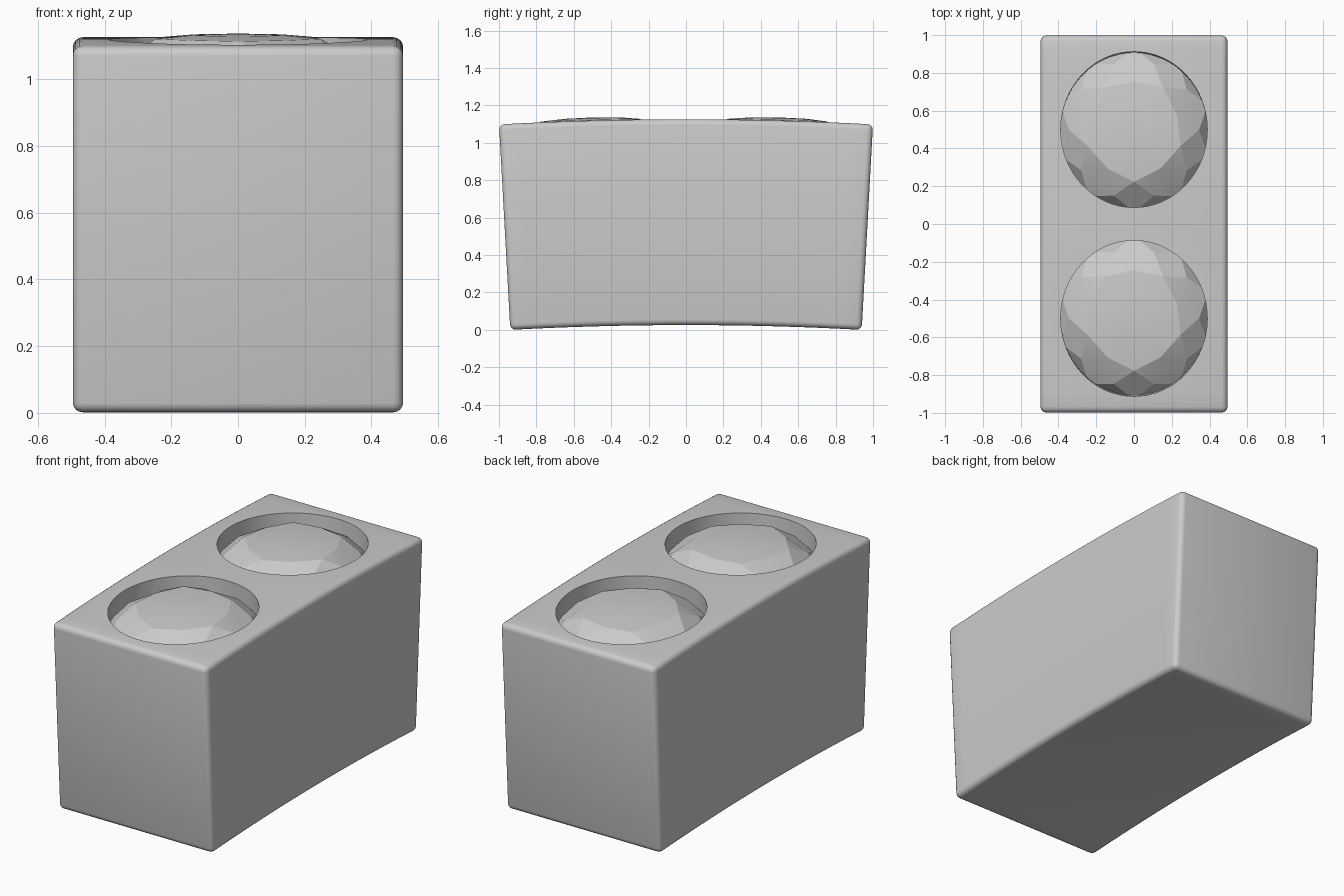
import bpy, bmesh
from math import sin, cos, pi, radians

if "Cube" in bpy.data.objects:
    bpy.data.objects.remove(bpy.data.objects["Cube"])

W, H = 0.495, 1.10          # half width, height
RAD = 17.2                  # bend radius of the underside
END = 0.94 / RAD            # half angle of the bend
RISE = RAD * (1 - cos(END))
HOLE_R = 0.388


def bend(p):
    """Wrap a straight point (y = angle * RAD) around the large arc."""
    x, y, z = p
    a = y / RAD
    return (x, (RAD + z) * sin(a), (RAD + z) * cos(a) - RAD + RISE)


def finish(name, bm):
    for v in bm.verts:
        v.co = bend(v.co)
    bmesh.ops.recalc_face_normals(bm, faces=bm.faces)
    me = bpy.data.meshes.new(name)
    bm.to_mesh(me)
    bm.free()
    ob = bpy.data.objects.new(name, me)
    bpy.context.collection.objects.link(ob)
    return ob


def smooth(ob, deg):
    bpy.ops.object.select_all(action='DESELECT')
    ob.select_set(True)
    bpy.context.view_layer.objects.active = ob
    bpy.ops.object.shade_smooth_by_angle(angle=radians(deg))


# rounded block, sliced along its length so it can curve
bm = bmesh.new()
bmesh.ops.create_cube(bm, size=1)
for v in bm.verts:
    v.co = (v.co.x * 2 * W, v.co.y * 2 * 0.94, (v.co.z + 0.5) * H)
bmesh.ops.bevel(bm, geom=bm.edges[:], offset=0.03, segments=4, profile=0.5,
                affect='EDGES')
for i in range(-7, 8):
    bmesh.ops.bisect_plane(bm, geom=bm.verts[:] + bm.edges[:] + bm.faces[:],
                           plane_co=(0, i * 0.12, 0), plane_no=(0, 1, 0))
block = finish("curved_block", bm)


def ring(bm, cy, r, z, n, turn=0.0):
    return [bm.verts.new((r * cos(turn + 2 * pi * i / n - pi / 2),
                          cy + r * sin(turn + 2 * pi * i / n - pi / 2), z))
            for i in range(n)]


def socket_cutter(name, cy):
    bm = bmesh.new()
    low = ring(bm, cy, HOLE_R, H - 0.16, 64)
    top = ring(bm, cy, HOLE_R, H + 0.15, 64)
    bm.faces.new(low)
    bm.faces.new(top)
    for i in range(64):
        j = (i + 1) % 64
        bm.faces.new((low[i], low[j], top[j], top[i]))
    return finish(name, bm)


def gem(name, cy):
    """Softly domed ten-sided table with triangular facets around it."""
    bm = bmesh.new()
    n, half = 10, pi / 10
    c = bm.verts.new((0, cy, H + 0.017))
    inner = ring(bm, cy, 0.14, H + 0.014, n)
    table = ring(bm, cy, 0.26, H + 0.004, n)
    for k in range(1, n, 2):       # alternate corners sit closer in
        v = table[k]
        v.co.x *= 0.92
        v.co.y = cy + (v.co.y - cy) * 0.92
    mid = ring(bm, cy, 0.345, H - 0.05, n, half)
    rim = ring(bm, cy, 0.41, H - 0.12, n)
    base = ring(bm, cy, 0.41, H - 0.2, n)
    for i in range(n):
        j = (i + 1) % n
        bm.faces.new((c, inner[i], inner[j]))
        bm.faces.new((inner[i], table[i], table[j], inner[j]))
        bm.faces.new((table[i], mid[i], table[j]))
        bm.faces.new((table[j], mid[i], rim[j], mid[j]))   # kite facet
        bm.faces.new((mid[i], rim[i], rim[j]))
        bm.faces.new((rim[i], base[i], base[j], rim[j]))
    bm.faces.new(base)
    return finish(name, bm)


# two sockets cut in the top, each holding a faceted gem
for tag, cy in (("front", -0.47), ("back", 0.47)):
    cutter = socket_cutter(tag + "_socket_cutter", cy)
    mod = block.modifiers.new(tag + "_socket", 'BOOLEAN')
    mod.operation, mod.solver, mod.object = 'DIFFERENCE', 'EXACT', cutter
    bpy.context.view_layer.objects.active = block
    bpy.ops.object.modifier_apply(modifier=mod.name)
    bpy.data.objects.remove(cutter)
    smooth(gem(tag + "_gem", cy), 18)
smooth(block, 35)
